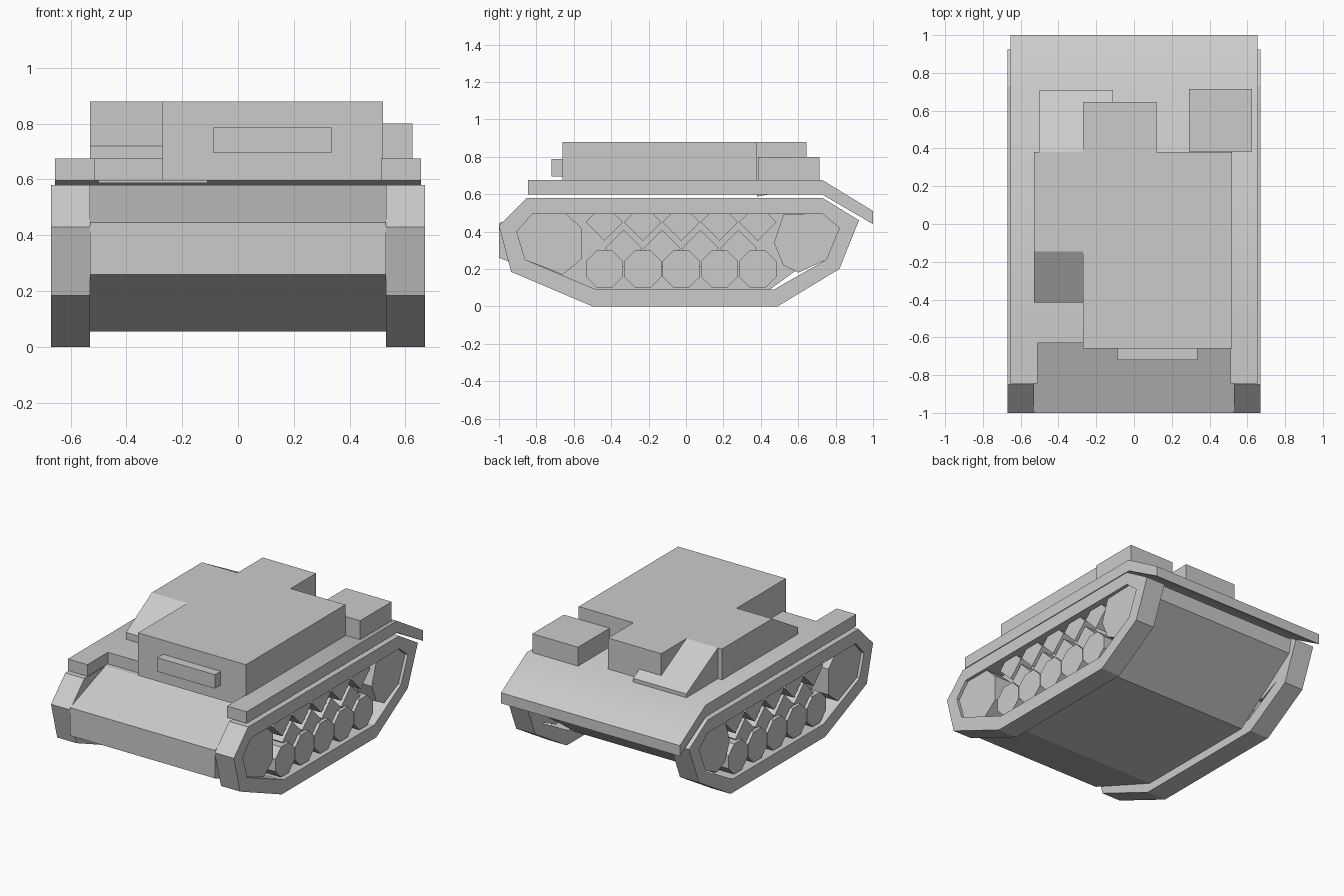
import bpy, bmesh, math
from mathutils import Vector

if "Cube" in bpy.data.objects:
    bpy.data.objects.remove(bpy.data.objects["Cube"])


def finish(name, bm, smooth=None):
    bmesh.ops.recalc_face_normals(bm, faces=bm.faces)
    me = bpy.data.meshes.new(name)
    bm.to_mesh(me)
    bm.free()
    if smooth:
        me.shade_smooth()
        me.set_sharp_from_angle(angle=math.radians(smooth))
    ob = bpy.data.objects.new(name, me)
    bpy.context.collection.objects.link(ob)
    return ob


def mirror_x(ob):
    ob.modifiers.new("mirror", 'MIRROR')
    return ob


def extrude(name, profile, x0, x1, smooth=None):
    """Side profile of (y, z) points swept from x0 to x1."""
    bm = bmesh.new()
    face = bm.faces.new([bm.verts.new((x0, y, z)) for y, z in profile])
    res = bmesh.ops.extrude_face_region(bm, geom=[face])
    verts = [v for v in res["geom"] if isinstance(v, bmesh.types.BMVert)]
    bmesh.ops.translate(bm, verts=verts, vec=Vector((x1 - x0, 0, 0)))
    return finish(name, bm, smooth)


def box(name, x0, x1, y0, y1, z0, z1):
    return extrude(name, [(y0, z0), (y1, z0), (y1, z1), (y0, z1)], x0, x1)


def ring(name, outer, inner, x0, x1):
    """Closed band between two matching side profiles."""
    bm = bmesh.new()
    loops = [[bm.verts.new((x, y, z)) for y, z in p]
             for p, x in ((outer, x0), (outer, x1), (inner, x1), (inner, x0))]
    n = len(outer)
    for k in range(4):
        a, b = loops[k], loops[(k + 1) % 4]
        for i in range(n):
            j = (i + 1) % n
            bm.faces.new((a[i], a[j], b[j], b[i]))
    return finish(name, bm)


def polygon(cy, cz, r, sides, turn=0.0):
    return [(cy + r * math.cos(turn + math.tau * i / sides),
             cz + r * math.sin(turn + math.tau * i / sides)) for i in range(sides)]


# Hull between the tracks
extrude("hull", [(-1, 0.26), (-1, 0.445), (-0.63, 0.58), (0.73, 0.58), (0.88, 0.48),
                 (0.86, 0.39), (0.40, 0.055), (-0.48, 0.055)], -0.53, 0.53)

# Track bands
outer = [(-0.5, 0), (0.49, 0), (0.82, 0.2), (0.925, 0.46),
         (0.73, 0.58), (-0.85, 0.58), (-1, 0.43), (-0.935, 0.185)]
inner = [(-0.48, 0.09), (0.47, 0.09), (0.75, 0.25), (0.82, 0.42),
         (0.73, 0.495), (-0.82, 0.495), (-0.905, 0.40), (-0.86, 0.25)]
mirror_x(ring("track", outer, inner, 0.53, 0.67))

# Running gear: octagonal road wheels with two layers of diamond blocks behind
for i in range(5):
    y = -0.436 + 0.205 * i
    mirror_x(extrude("road_wheel", polygon(y, 0.2, 0.108, 8, math.pi / 8), 0.53, 0.65))
    mirror_x(extrude("upper_block", polygon(y, 0.45, 0.1, 4), 0.53, 0.63))
    if i < 4:
        mirror_x(extrude("middle_block", polygon(y + 0.1025, 0.31, 0.1, 4), 0.53, 0.63))

# Large end wheels
mirror_x(extrude("front_wheel", [(-0.905, 0.40), (-0.82, 0.495), (-0.64, 0.495), (-0.56, 0.42),
                                 (-0.56, 0.25), (-0.66, 0.17), (-0.86, 0.25)], 0.53, 0.65))
mirror_x(extrude("rear_wheel", [(0.47, 0.34), (0.52, 0.49), (0.73, 0.495), (0.82, 0.42),
                                (0.75, 0.25), (0.6, 0.18), (0.52, 0.22)], 0.53, 0.65))

# Deck plate with drooping tail, and fender strips reaching forward
extrude("deck", [(-0.63, 0.597), (-0.63, 0.675), (0.73, 0.675), (1, 0.51), (1, 0.44),
                 (0.73, 0.597)], -0.655, 0.655, smooth=40)
mirror_x(box("fender", 0.512, 0.655, -0.845, -0.63, 0.597, 0.675))

# Superstructure: main block, rear lobe, side bay with sloped front
box("superstructure", -0.27, 0.52, -0.66, 0.38, 0.597, 0.88)
box("rear_compartment", -0.27, 0.12, 0.38, 0.645, 0.64, 0.88)
extrude("side_bay", [(-0.415, 0.64), (-0.415, 0.72), (-0.145, 0.88),
                     (0.38, 0.88), (0.38, 0.64)], -0.53, -0.27)

# Details on the superstructure and rear deck
box("vision_visor", -0.088, 0.335, -0.72, -0.66, 0.695, 0.787)
extrude("rear_wedge", [(0.38, 0.587), (0.38, 0.88), (0.71, 0.70), (0.71, 0.65)], -0.5, -0.11)
box("stowage_box", 0.29, 0.625, 0.385, 0.715, 0.64, 0.80)
